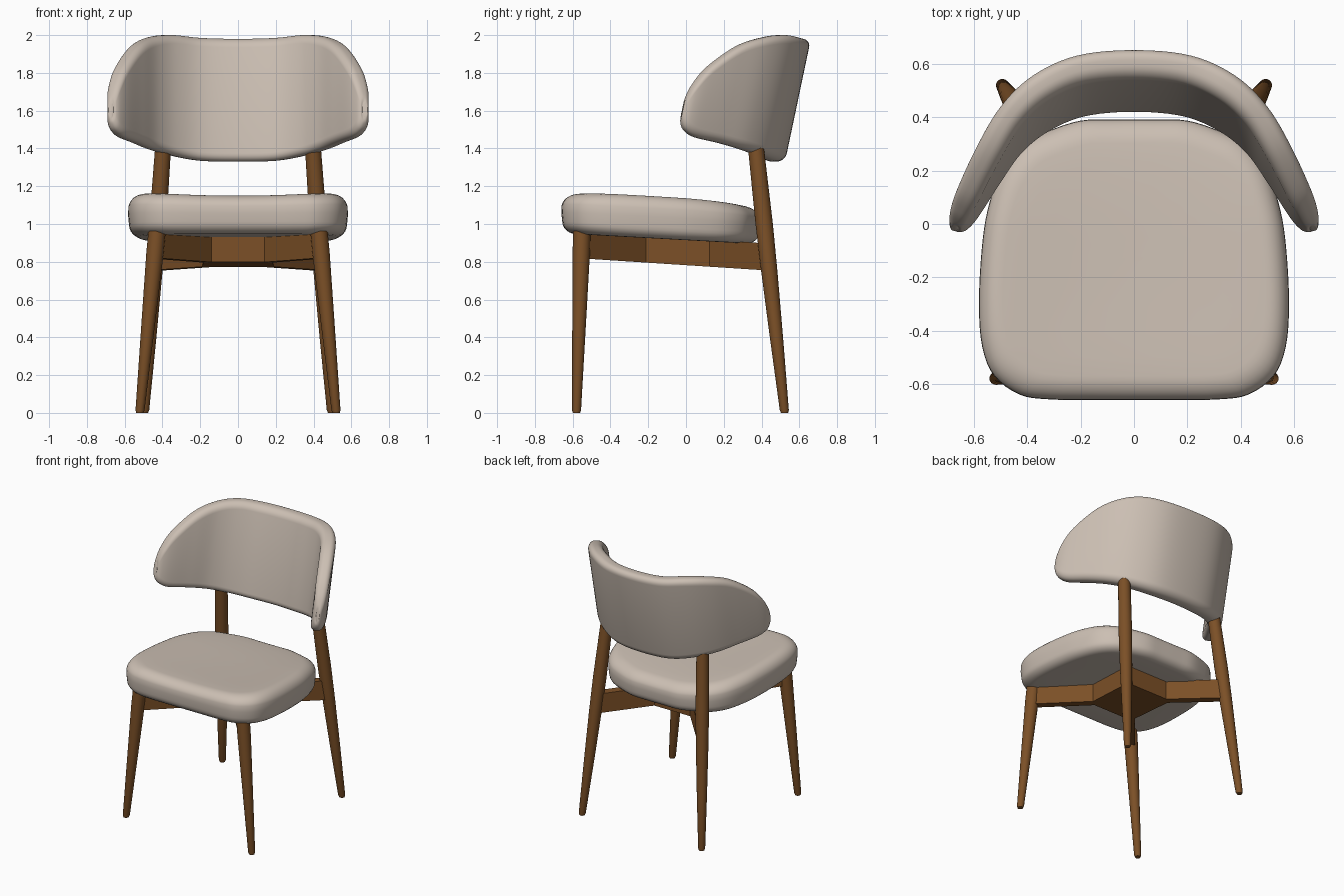
import bpy, bmesh, math
from mathutils import Vector

if "Cube" in bpy.data.objects:
    bpy.data.objects.remove(bpy.data.objects["Cube"])


def material(name, rgb):
    m = bpy.data.materials.new(name)
    m.diffuse_color = (*rgb, 1)
    m.use_nodes = True
    m.node_tree.nodes["Principled BSDF"].inputs["Base Color"].default_value = m.diffuse_color
    return m


FABRIC = material("cream fabric", (0.60, 0.52, 0.45))
WOOD = material("brown wood", (0.20, 0.08, 0.02))


def finish(bm, name, mat, angle=40):
    bmesh.ops.recalc_face_normals(bm, faces=bm.faces)
    me = bpy.data.meshes.new(name)
    bm.to_mesh(me)
    bm.free()
    me.materials.append(mat)
    ob = bpy.data.objects.new(name, me)
    bpy.context.collection.objects.link(ob)
    bpy.ops.object.select_all(action='DESELECT')
    ob.select_set(True)
    bpy.context.view_layer.objects.active = ob
    bpy.ops.object.shade_smooth_by_angle(angle=math.radians(angle))
    return ob


def loft(name, rings, mat, angle=40):
    bm = bmesh.new()
    vs = [[bm.verts.new(p) for p in r] for r in rings]
    n = len(vs[0])
    for a, b in zip(vs, vs[1:]):
        for i in range(n):
            j = (i + 1) % n
            bm.faces.new((a[i], a[j], b[j], b[i]))
    bm.faces.new(vs[0])
    bm.faces.new(vs[-1])
    return finish(bm, name, mat, angle)


def spline(pts, steps, closed=False):
    """Catmull-Rom through points of any dimension."""
    pts = [Vector(p) for p in pts]
    n, out = len(pts), []
    for i in range(n if closed else n - 1):
        q = [pts[k % n] if closed else pts[min(max(k, 0), n - 1)] for k in range(i - 1, i + 3)]
        for s in range(steps):
            t = s / steps
            out.append(0.5 * (2 * q[1] + (q[2] - q[0]) * t
                              + (2 * q[0] - 5 * q[1] + 4 * q[2] - q[3]) * t ** 2
                              + (3 * q[1] - q[0] - 3 * q[2] + q[3]) * t ** 3))
    if not closed:
        out.append(pts[-1])
    return out


# Seat cushion: rounded plan outline, lofted through a soft edge profile
half = [(0.15, -0.66), (0.32, -0.658), (0.43, -0.64), (0.525, -0.57), (0.57, -0.46),
        (0.582, -0.3), (0.572, -0.1), (0.55, 0.05), (0.50, 0.2), (0.42, 0.3),
        (0.32, 0.35), (0.2, 0.388), (0.08, 0.392)]
outline = spline(half + [(-x, y) for x, y in reversed(half)], 4, True)
profile = [(0.50, 0.945), (0.25, 0.943), (0.075, 0.942)]
for k in range(1, 7):
    a = math.pi / 2 * k / 6
    profile.append((0.075 - 0.07 * math.sin(a), 1.005 - 0.063 * math.cos(a)))
profile.append((0.0, 1.05))
for k in range(1, 9):
    a = math.pi / 2 * k / 8
    profile.append((0.09 - 0.09 * math.cos(a), 1.075 + 0.075 * math.sin(a)))
profile += [(0.16, 1.151), (0.25, 1.15), (0.35, 1.149), (0.45, 1.148), (0.54, 1.148)]
rings = []
for inset, z in profile:
    ring, top = [], max(0, (z - 1.0) / 0.15)
    for p in outline:
        x = p.x * (1 - inset / 0.582)
        y = -0.13 + (p.y + 0.13) * (1 - inset / 0.53)
        dz = -0.055 * (y + 0.5) - 0.05 * top * max(0, y) ** 1.5
        ring.append((x, y, z + dz + top * 0.02 * (min(abs(x) / 0.5, 1.1) ** 2 - 0.2)))
    rings.append(ring)
loft("seat", rings, FABRIC, 60)

# Curved backrest: x, y, bottom z, top z, half thickness along the plan curve
wing = [(0.2, 0.52, 1.335, 1.985, 0.056), (0.35, 0.45, 1.362, 2.0, 0.055),
        (0.46, 0.35, 1.395, 1.99, 0.052), (0.545, 0.22, 1.43, 1.945, 0.05),
        (0.62, 0.09, 1.46, 1.84, 0.046), (0.655, 0.03, 1.495, 1.75, 0.038),
        (0.67, 0.003, 1.535, 1.68, 0.024), (0.672, -0.004, 1.57, 1.64, 0.01)]
path = ([(-p[0], *p[1:]) for p in reversed(wing)] + [(0, 0.54, 1.33, 1.98, 0.056)] + wing)
path = spline(path, 6)
rings = []
for i, p in enumerate(path):
    a, b = path[max(i - 1, 0)], path[min(i + 1, len(path) - 1)]
    nrm = Vector((a[1] - b[1], b[0] - a[0])).normalized()
    zl, zh, th = p[2], p[3], p[4]
    ra, rb = th * 0.8, min(0.045, (zh - zl) * 0.45)
    mid, hh = (zl + zh) / 2, (zh - zl) / 2
    ring = []
    for c, (sx, sz) in enumerate([(1, 1), (-1, 1), (-1, -1), (1, -1)]):
        for k in range(7):
            ang = math.pi / 2 * (c + k / 6)
            d = sx * (th - ra) + ra * math.cos(ang)
            z = mid + sz * (hh - rb) + rb * math.sin(ang)
            ring.append((p[0] + nrm.x * d, p[1] + nrm.y * d + 0.21 * (z - 1.67), z))
    rings.append(ring)
loft("backrest", rings, FABRIC, 60)


# Tapered round legs, leaning along straight lines
def leg(name, foot, slope, sections):
    rings = []
    for z, r in sections:
        cx, cy = foot[0] + slope[0] * z, foot[1] + slope[1] * z
        rings.append([(cx + r * math.cos(math.tau * k / 24),
                       cy + r * math.sin(math.tau * k / 24), z) for k in range(24)])
    loft(name, rings, WOOD)


for side, s in (("right", 1), ("left", -1)):
    leg("front_leg_" + side, (s * 0.52, -0.58), (-s * 0.095, 0.03),
        [(0, 0.019), (0.015, 0.024), (0.5, 0.037), (0.85, 0.046), (1.0, 0.046)])
    leg("back_leg_" + side, (s * 0.495, 0.522), (-s * 0.07, -0.108),
        [(0, 0.019), (0.015, 0.024), (0.4, 0.035), (0.75, 0.043), (1.0, 0.046), (1.42, 0.042)])

# Crossed under-frame: four arms joined by a square gusset, sloping to the back
centre, plan = Vector((0, -0.04)), []
for corner in [(0.435, -0.55), (0.437, 0.435), (-0.437, 0.435), (-0.435, -0.55)]:
    end = Vector(corner)
    u = (end - centre).normalized()
    n = Vector((-u.y, u.x)) * 0.028
    plan += [centre + u * 0.25 - n, end - n, end + n, centre + u * 0.25 + n]
bm = bmesh.new()
low = [bm.verts.new((p.x, p.y, 0.782 - 0.065 * p.y)) for p in plan]
face = bm.faces.new(low)
ext = bmesh.ops.extrude_face_region(bm, geom=[face])
bmesh.ops.translate(bm, vec=(0, 0, 0.143),
                    verts=[g for g in ext["geom"] if isinstance(g, bmesh.types.BMVert)])
finish(bm, "cross_frame", WOOD, 20)
